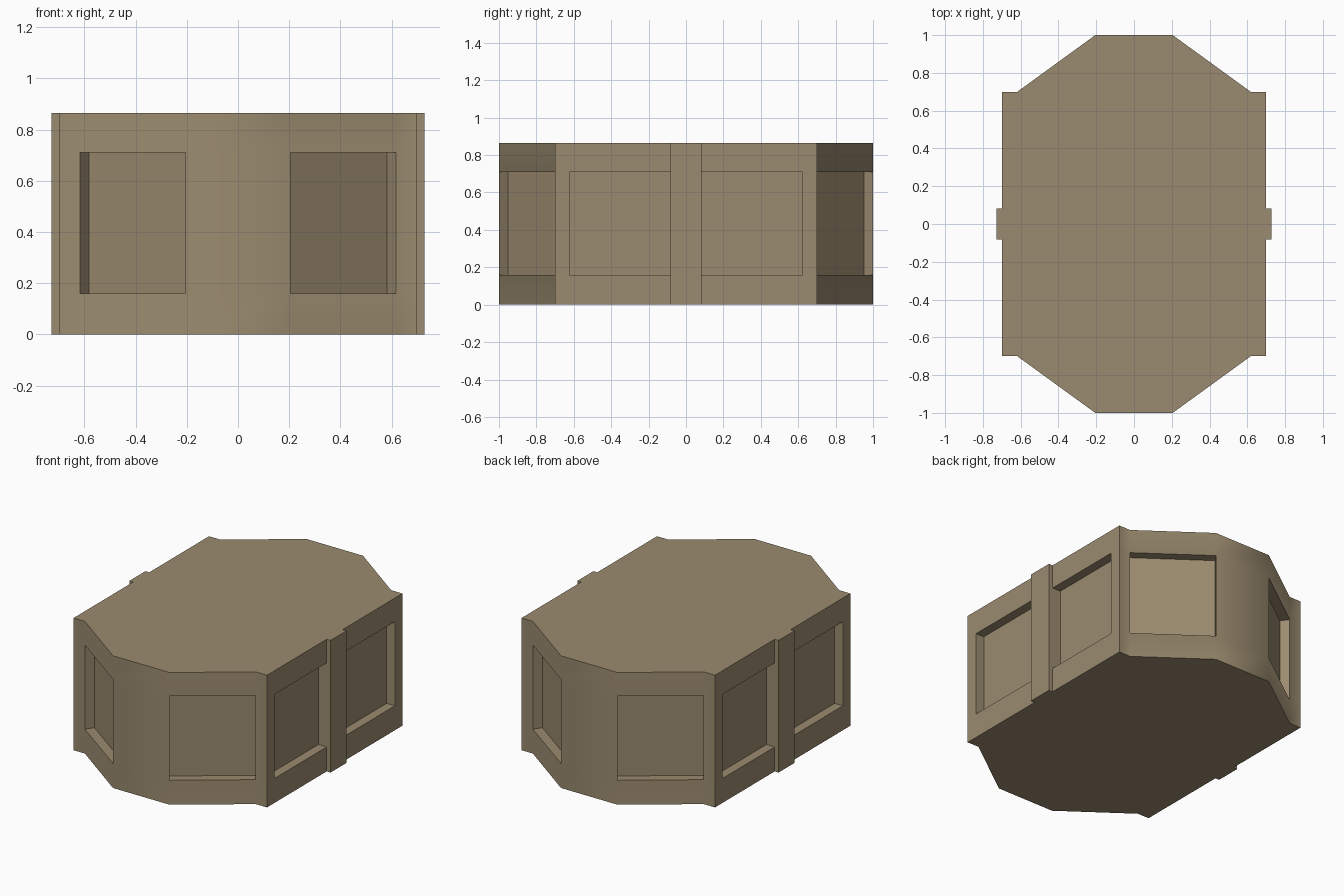
import bpy, bmesh, math
from mathutils import Vector

if "Cube" in bpy.data.objects:
    bpy.data.objects.remove(bpy.data.objects["Cube"])

HEIGHT = 0.865
SILL, LINTEL = 0.16, 0.71      # panel bottom and top
DEPTH = 0.06                   # panel recess depth

# plan outline: one quarter, mirrored front to back, then turned 180 degrees
quarter = [(0.205, -1.0), (0.618, -0.70), (0.70, -0.70),
           (0.70, -0.623), (0.70, -0.083), (0.728, -0.083)]
half = quarter + [(x, -y) for x, y in reversed(quarter)]
outline = half + [(-x, -y) for x, y in half]
panel_edges = {0, 3, 7, 10}    # outline edges (per half) holding a recessed panel
levels = [0.0, SILL, LINTEL, HEIGHT]

bm = bmesh.new()
n = len(outline)
rings = [[bm.verts.new((x, y, z)) for x, y in outline] for z in levels]

# bottom and top
bm.faces.new(list(reversed(rings[0])))
bm.faces.new(rings[-1])

# walls in three bands, with recessed panels in the middle band
for i in range(n):
    j = (i + 1) % n
    for k in range(3):
        quad = [rings[k][i], rings[k][j], rings[k + 1][j], rings[k + 1][i]]
        if k == 1 and i % 12 in panel_edges:
            along = (quad[1].co - quad[0].co).normalized()
            inward = -along.cross(Vector((0, 0, 1))) * DEPTH
            inner = [bm.verts.new(v.co + inward) for v in quad]
            bm.faces.new(inner)
            for a in range(4):
                b = (a + 1) % 4
                bm.faces.new([quad[a], quad[b], inner[b], inner[a]])
        else:
            bm.faces.new(quad)

bmesh.ops.recalc_face_normals(bm, faces=bm.faces)
mesh = bpy.data.meshes.new("panelled_base")
bm.to_mesh(mesh)
bm.free()

# smooth around the shallow corners, crisp elsewhere
mesh.shade_smooth()
mesh.set_sharp_from_angle(angle=math.radians(40))

tan = bpy.data.materials.new("warm tan")
tan.diffuse_color = (0.33, 0.26, 0.16, 1)
tan.use_nodes = True
tan.node_tree.nodes["Principled BSDF"].inputs["Base Color"].default_value = tan.diffuse_color
mesh.materials.append(tan)

base = bpy.data.objects.new("panelled_base", mesh)
bpy.context.collection.objects.link(base)
